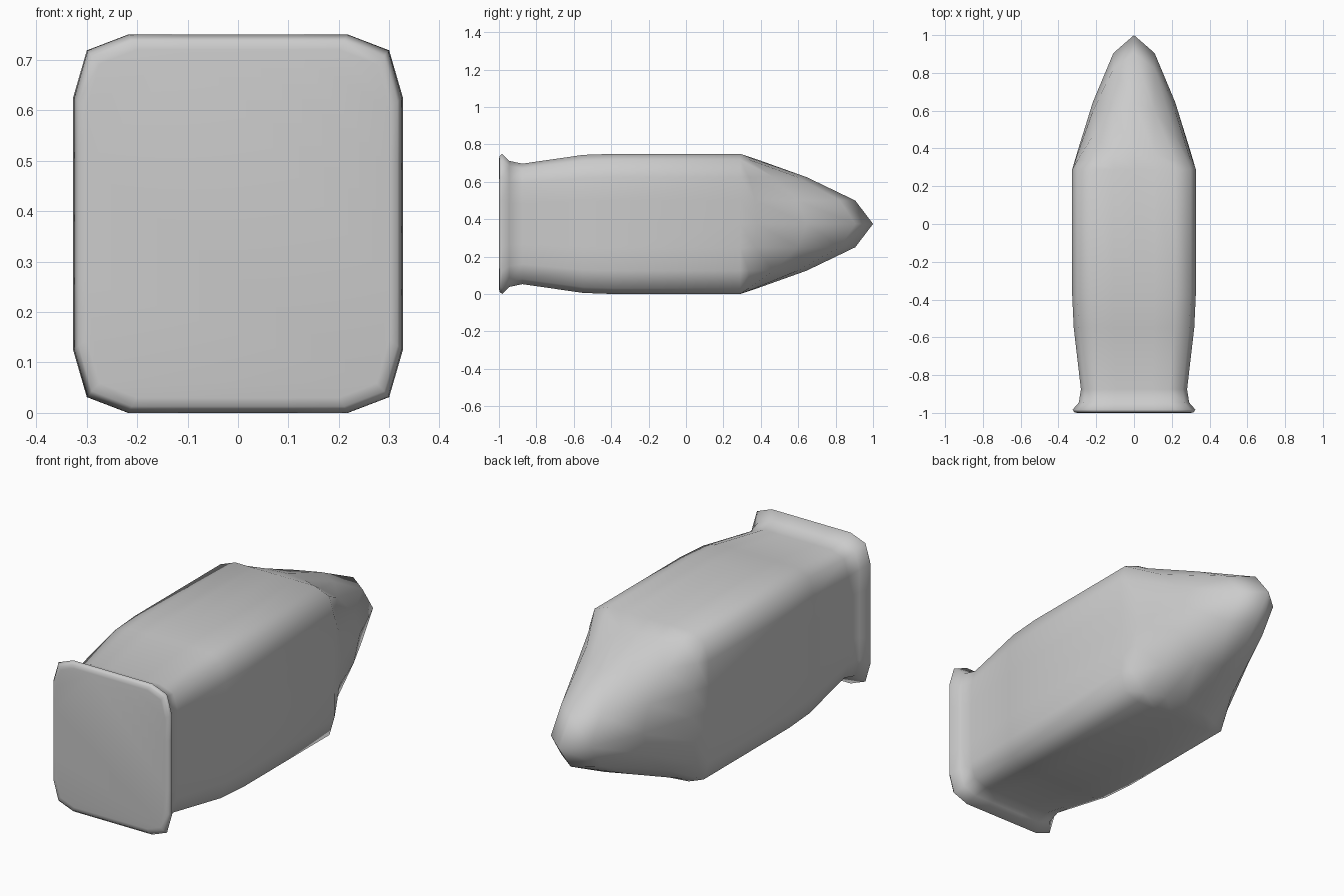
import bpy, bmesh
from math import cos, pi

if "Cube" in bpy.data.objects:
    bpy.data.objects.remove(bpy.data.objects["Cube"])

MID = 0.375                      # height of the long axis
HX, HZ = 0.327, 0.375            # half width and half height of the body
SHOULDER, TIP = 0.29, 1.0
C = 11 / 12                      # chamfer corner position in unit square
STEPS = [-1, -C, -2/3, -1/3, 0, 1/3, 2/3, C, 1]

bm = bmesh.new()


def ring(y, hx, hz):
    """Rounded rectangle of 24 points around the long axis."""
    side = [(C, C)] + [(t, 1) for t in (2/3, 1/3, 0, -1/3, -2/3)]
    pts = []
    for _ in range(4):
        pts += side
        side = [(-v, u) for u, v in side]
    return [bm.verts.new((u * hx, y, MID + v * hz)) for u, v in pts]


# Flared base and tapering body: y, half width, half height
stations = [(-1.0, 0.30, 0.345), (-0.997, 0.316, 0.362), (-0.983, 0.325, 0.375),
            (-0.945, 0.292, 0.337), (-0.875, 0.281, 0.322), (-0.55, 0.319, 0.369),
            (-0.38, HX, HZ), (SHOULDER, HX, HZ)]
rings = [ring(*s) for s in stations]
for a, b in zip(rings, rings[1:]):
    for i in range(24):
        j = (i + 1) % 24
        bm.faces.new((a[i], a[j], b[j], b[i]))
bm.faces.new(rings[0])


# Nose: square grid raised by a cosine bulge, outer corners collapsed to the chamfer
def nose_point(u, v):
    if min(abs(u), abs(v)) > 0.9:
        u, v, y = (C if u > 0 else -C), (C if v > 0 else -C), SHOULDER
    else:
        y = SHOULDER + (TIP - SHOULDER) * cos(u * pi / 2) * cos(v * pi / 2)
    return bm.verts.new((u * HX, y, MID + v * HZ))


grid = [[nose_point(u, v) for v in STEPS] for u in STEPS]
for i in range(8):
    for j in range(8):
        bm.faces.new((grid[i][j], grid[i][j+1], grid[i+1][j+1], grid[i+1][j]))

bmesh.ops.remove_doubles(bm, verts=bm.verts, dist=0.0005)
bmesh.ops.recalc_face_normals(bm, faces=bm.faces)
for f in bm.faces:
    f.smooth = True

mesh = bpy.data.meshes.new("bullet_body")
bm.to_mesh(mesh)
bm.free()
obj = bpy.data.objects.new("bullet_body", mesh)
bpy.context.collection.objects.link(obj)
